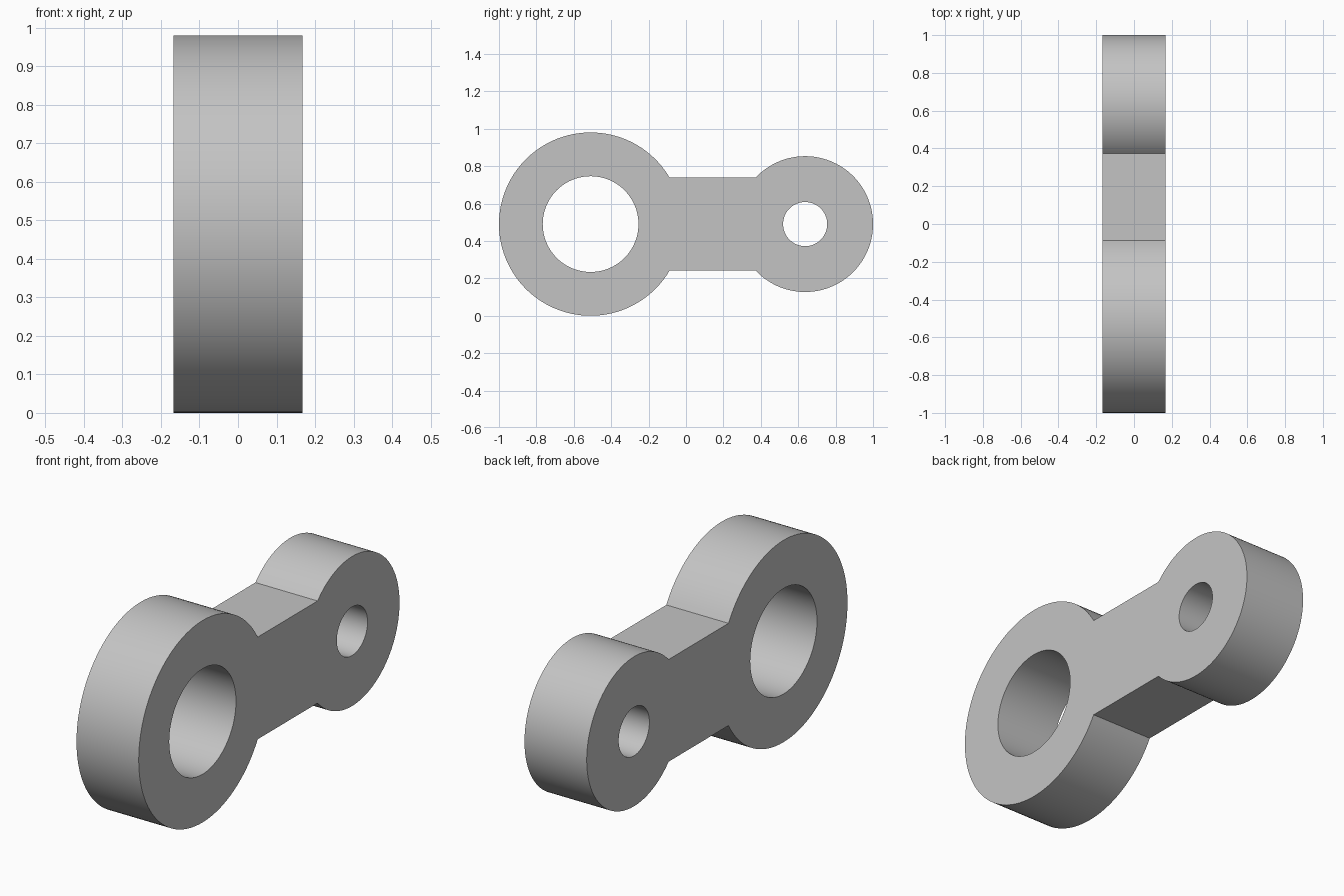
import bpy
import bmesh
from math import asin, cos, sin, pi, tau

cube = bpy.data.objects.get("Cube")
if cube:
    bpy.data.objects.remove(cube, do_unlink=True)

HALF_WIDTH = 0.167
MID_Z = 0.49
WEB_HALF = 0.248
BIG_Y, BIG_R, BIG_HOLE = -0.51, 0.49, 0.256
SMALL_Y, SMALL_R, SMALL_HOLE = 0.637, 0.363, 0.118


def arc(center_y, radius, start, end, steps):
    """Points (y, z) along an arc, both ends included."""
    angles = [start + (end - start) * i / steps for i in range(steps + 1)]
    return [(center_y + radius * cos(a), MID_Z + radius * sin(a)) for a in angles]


def add_loop(bm, points):
    verts = [bm.verts.new((-HALF_WIDTH, y, z)) for y, z in points]
    for a, b in zip(verts, verts[1:] + verts[:1]):
        bm.edges.new((a, b))


# Outline: two round ends joined by a straight web
big_cut = asin(WEB_HALF / BIG_R)
small_cut = asin(WEB_HALF / SMALL_R)
outline = arc(BIG_Y, BIG_R, big_cut, tau - big_cut, 96)
outline += arc(SMALL_Y, SMALL_R, small_cut - pi, pi - small_cut, 96)

bm = bmesh.new()
add_loop(bm, outline)

# Pin holes
add_loop(bm, arc(BIG_Y, BIG_HOLE, 0, tau, 96)[:-1])
add_loop(bm, arc(SMALL_Y, SMALL_HOLE, 0, tau, 64)[:-1])

# Fill the plate and give it its thickness
bmesh.ops.triangle_fill(bm, use_beauty=True, edges=bm.edges[:], normal=(-1, 0, 0))
result = bmesh.ops.extrude_face_region(bm, geom=bm.faces[:], use_keep_orig=True)
moved = [v for v in result["geom"] if isinstance(v, bmesh.types.BMVert)]
bmesh.ops.translate(bm, verts=moved, vec=(2 * HALF_WIDTH, 0, 0))
bmesh.ops.recalc_face_normals(bm, faces=bm.faces[:])

mesh = bpy.data.meshes.new("link_arm")
bm.to_mesh(mesh)
bm.free()
link = bpy.data.objects.new("link_arm", mesh)
bpy.context.collection.objects.link(link)

# Plain grey metal
color = (0.55, 0.55, 0.55, 1)
grey = bpy.data.materials.new("light_grey")
grey.use_nodes = True
grey.diffuse_color = color
grey.node_tree.nodes["Principled BSDF"].inputs["Base Color"].default_value = color
mesh.materials.append(grey)

# Smooth round walls, sharp rims and corners
bpy.ops.object.select_all(action="DESELECT")
link.select_set(True)
bpy.context.view_layer.objects.active = link
bpy.ops.object.shade_smooth_by_angle(angle=pi / 6)
